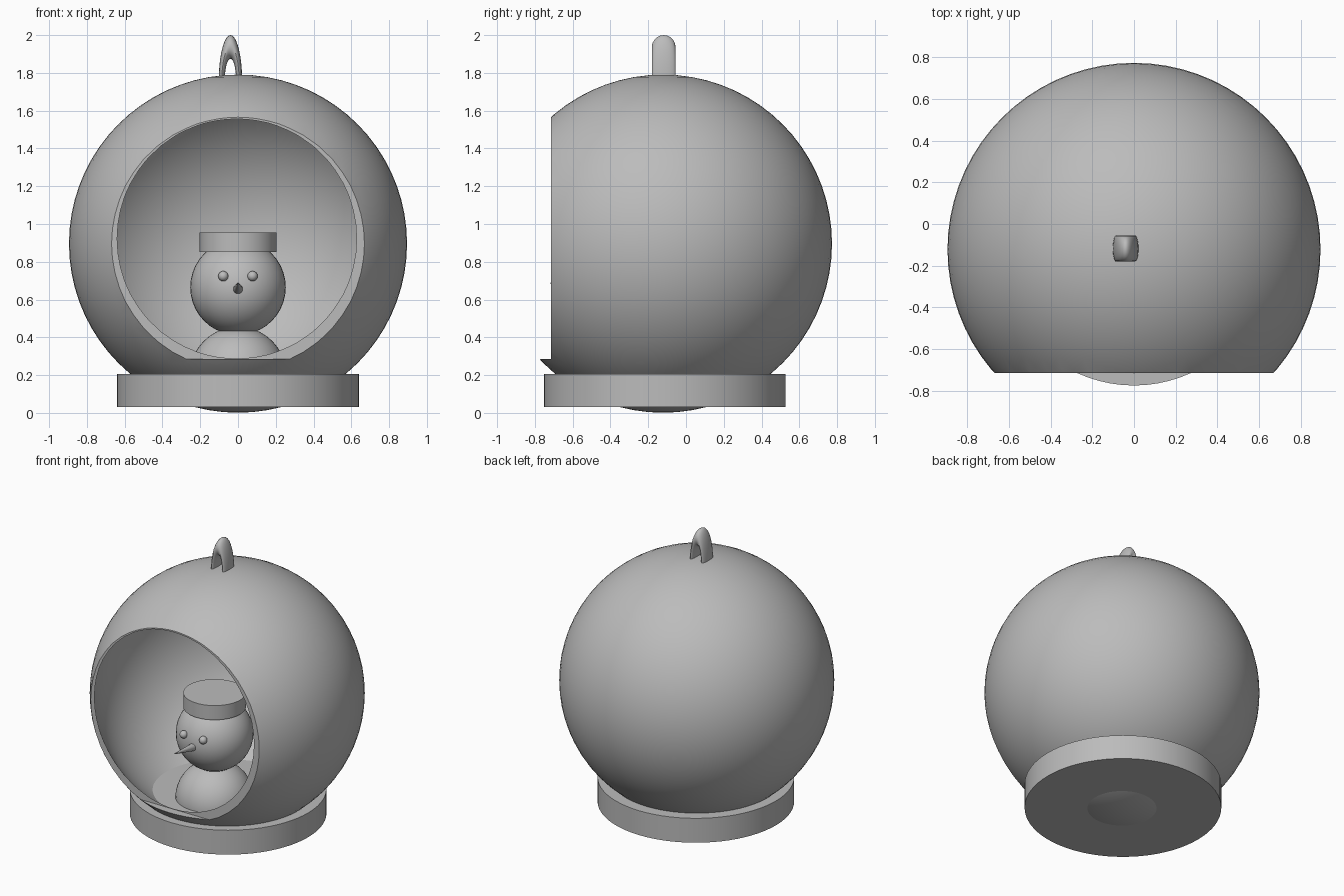
import bpy, bmesh
from math import radians
from mathutils import Matrix, Vector

cube = bpy.data.objects.get("Cube")
if cube:
    bpy.data.objects.remove(cube, do_unlink=True)

grey = bpy.data.materials.new("plain grey")
grey.use_nodes = True
colour = (0.5, 0.5, 0.5, 1)
grey.diffuse_color = colour
grey.node_tree.nodes["Principled BSDF"].inputs["Base Color"].default_value = colour


def finish(name, bm):
    """Turn a bmesh into a named, coloured object."""
    mesh = bpy.data.meshes.new(name)
    bmesh.ops.recalc_face_normals(bm, faces=bm.faces[:])
    bm.to_mesh(mesh)
    bm.free()
    mesh.materials.append(grey)
    obj = bpy.data.objects.new(name, mesh)
    bpy.context.collection.objects.link(obj)
    return obj


def smooth(obj):
    bpy.ops.object.select_all(action="DESELECT")
    obj.select_set(True)
    bpy.context.view_layer.objects.active = obj
    bpy.ops.object.shade_smooth_by_angle(angle=radians(35))
    return obj


def cut_below(bm, z):
    """Slice off everything under height z and cap the hole."""
    geom = bm.verts[:] + bm.edges[:] + bm.faces[:]
    bmesh.ops.bisect_plane(bm, geom=geom, plane_co=(0, 0, z),
                           plane_no=(0, 0, 1), clear_inner=True)
    bmesh.ops.holes_fill(bm, edges=[e for e in bm.edges if e.is_boundary])


def sphere(name, centre, radius, segments=32, floor=None):
    bm = bmesh.new()
    bmesh.ops.create_uvsphere(bm, u_segments=segments, v_segments=segments // 2,
                              radius=radius, matrix=Matrix.Translation(centre))
    if floor is not None:
        cut_below(bm, floor)
    return finish(name, bm)


def cone(name, start, end, r1, r2, segments):
    """Cylinder or cone running from one point to another."""
    start, end = Vector(start), Vector(end)
    axis = end - start
    turn = axis.to_track_quat("Z", "Y").to_matrix().to_4x4()
    bm = bmesh.new()
    bmesh.ops.create_cone(bm, cap_ends=True, segments=segments, radius1=r1,
                          radius2=r2, depth=axis.length,
                          matrix=Matrix.Translation((start + end) / 2) @ turn)
    return finish(name, bm)


def subtract(target, cutter):
    mod = target.modifiers.new("cut", "BOOLEAN")
    mod.operation = "DIFFERENCE"
    mod.solver = "EXACT"
    mod.object = cutter
    cutter.hide_render = True
    bpy.context.view_layer.objects.active = target
    bpy.ops.object.modifier_apply(modifier=mod.name)
    bpy.data.objects.remove(cutter, do_unlink=True)


# Hollow globe with its front sliced off above a small ledge
globe = sphere("globe", (0, -0.122, 0.896), 0.895, 72)
bm = bmesh.new()
bmesh.ops.create_cube(bm, size=2, matrix=Matrix.Translation((0, -1.715, 1.285)))
subtract(globe, finish("front_cutter", bm))
subtract(globe, sphere("hollow_cutter", (-0.006, -0.135, 0.922), 0.86, 72))
smooth(globe)

# Round base, whose top is also the floor inside the globe
smooth(cone("base", (0, -0.112, 0.03), (0, -0.112, 0.205), 0.64, 0.64, 72))

# Figure: body, head, hat, eyes and nose
FIG_Y = -0.265
smooth(sphere("body", (0, FIG_Y, 0.2), 0.256, 40, floor=0.05))
smooth(sphere("head", (0, FIG_Y, 0.665), 0.253, 40))
smooth(cone("hat", (0, FIG_Y, 0.852), (0, FIG_Y, 0.955), 0.204, 0.204, 48))
for side, x in (("right", -0.078), ("left", 0.077)):
    smooth(sphere(side + "_eye", (x, -0.505, 0.724), 0.027, 16))
smooth(cone("nose", (0, -0.49, 0.653), (0, -0.718, 0.687), 0.028, 0.003, 16))

# Hanging loop: a narrow torus with only its upper half kept
MAJOR, MINOR, STEPS, SIDES = 0.18, 0.0625, 48, 20
bm = bmesh.new()
ring = bmesh.ops.create_circle(bm, segments=SIDES, radius=MINOR,
                               matrix=Matrix.Translation((MAJOR, 0, 0))
                               @ Matrix.Rotation(radians(90), 4, "X")
                               @ Matrix.Rotation(radians(90), 4, "X"))
bmesh.ops.spin(bm, geom=bm.verts[:] + bm.edges[:], cent=(0, 0, 0),
               axis=(0, 1, 0), angle=radians(360), steps=STEPS)
bmesh.ops.remove_doubles(bm, verts=bm.verts[:], dist=0.0005)
bmesh.ops.scale(bm, vec=(0.255, 1, 1), verts=bm.verts[:])
bmesh.ops.translate(bm, vec=(-0.04, -0.118, 2 - MAJOR - MINOR), verts=bm.verts[:])
cut_below(bm, 1.78)
smooth(finish("hanging_loop", bm))
